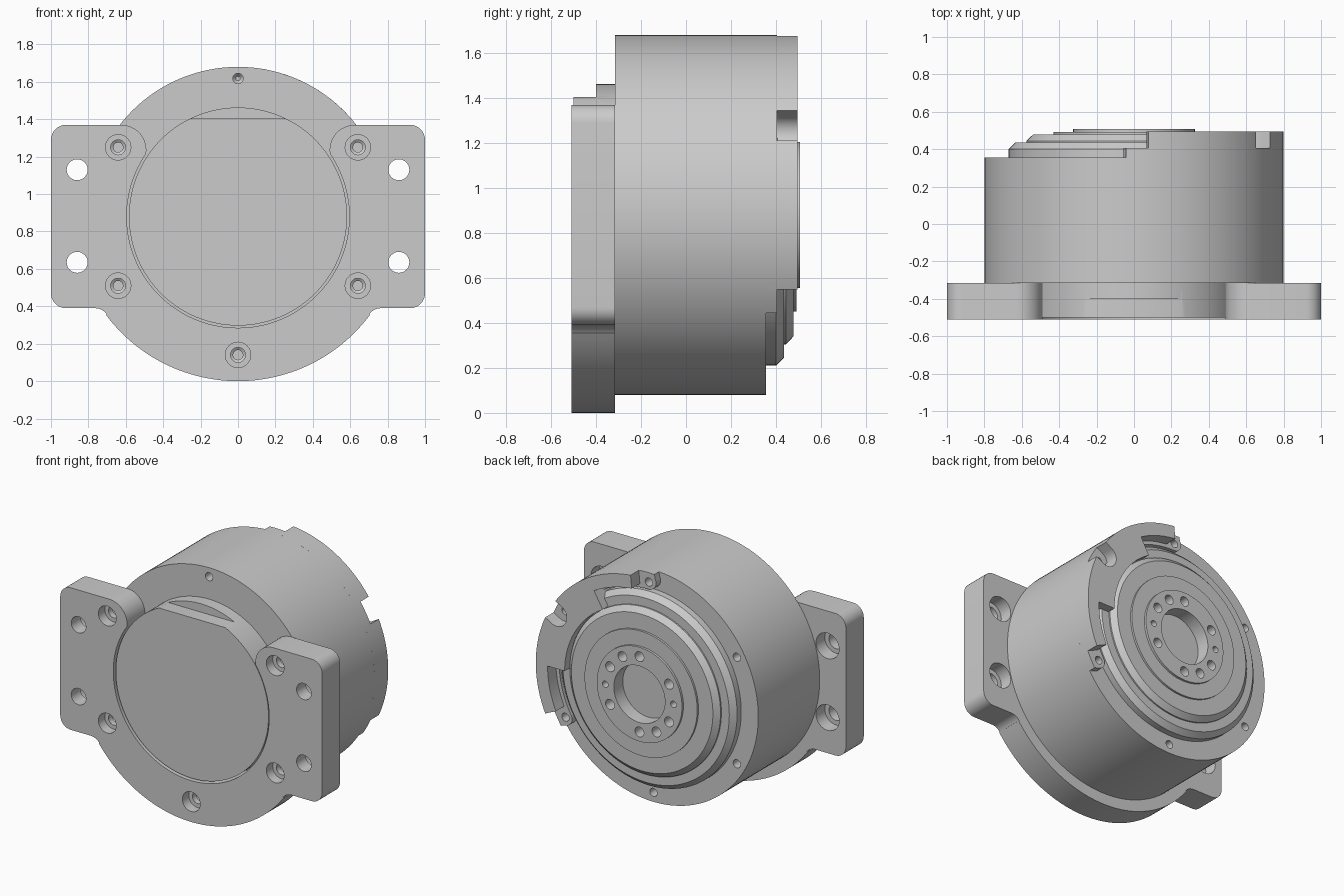
import bpy, bmesh
from math import sin, cos, radians, asin, degrees

if "Cube" in bpy.data.objects:
    bpy.data.objects.remove(bpy.data.objects["Cube"])

ZC = 0.88  # height of the motor axis (axis runs along y)


def arc(cx, cz, r, a0, a1, n=16):
    return [(cx + r * cos(radians(a0 + (a1 - a0) * i / n)),
             cz + r * sin(radians(a0 + (a1 - a0) * i / n))) for i in range(n + 1)]


def add_lathe(bm, profile, cx=0, cz=ZC, seg=32):
    """Revolve (radius, y) points about a y-parallel axis, capping both ends."""
    rings = [[bm.verts.new((cx + r * cos(radians(360 * i / seg)), y,
                            cz + r * sin(radians(360 * i / seg)))) for i in range(seg)]
             for r, y in profile]
    for a, b in zip(rings, rings[1:]):
        for i in range(seg):
            j = (i + 1) % seg
            bm.faces.new((a[i], a[j], b[j], b[i]))
    bm.faces.new(rings[0])
    bm.faces.new(rings[-1])


def add_prism(bm, pts, y0, y1):
    """Extrude an (x, z) outline between two y values."""
    a = [bm.verts.new((x, y0, z)) for x, z in pts]
    b = [bm.verts.new((x, y1, z)) for x, z in pts]
    for i in range(len(pts)):
        j = (i + 1) % len(pts)
        bm.faces.new((a[i], a[j], b[j], b[i]))
    bm.faces.new(a)
    bm.faces.new(b)


def finish(bm, name):
    bmesh.ops.recalc_face_normals(bm, faces=bm.faces)
    me = bpy.data.meshes.new(name)
    bm.to_mesh(me)
    bm.free()
    ob = bpy.data.objects.new(name, me)
    bpy.context.collection.objects.link(ob)
    return ob


def cut(targets, bm):
    cutter = finish(bm, "hole_cutter")
    cutter.hide_render = True
    for ob in targets:
        mod = ob.modifiers.new("holes", 'BOOLEAN')
        mod.operation, mod.solver, mod.object = 'DIFFERENCE', 'EXACT', cutter
        bpy.context.view_layer.objects.active = ob
        bpy.ops.object.modifier_apply(modifier=mod.name)
    bpy.data.objects.remove(cutter)


def polar(r, deg):
    return r * cos(radians(deg)), ZC + r * sin(radians(deg))


def sector(half):
    """Mirror a half outline about its local x axis, then turn it 30 degrees."""
    pts = half + [(x, -z) for x, z in reversed(half[1:-1])]
    c, s = cos(radians(30)), sin(radians(30))
    return [(x * c - z * s, ZC + x * s + z * c) for x, z in pts]


# Turned body: front boss, drum, stepped output hub with centre bore
bm = bmesh.new()
add_lathe(bm, [(.583, -.5), (.583, -.315), (.8, -.315), (.8, .355), (.67, .355),
               (.67, .4), (.635, .435), (.575, .435), (.575, .445), (.54, .478),
               (.43, .478), (.43, .492), (.325, .492), (.325, .508),
               (.195, .508), (.195, .41)], seg=128)
body = finish(bm, "motor_body")

# Mounting flange: C-shaped plate with two square ears
half = arc(0, ZC, .88, -90, -36.7, 28)
half += arc(.766, .31, .08, 143.3, 90, 8)
half += arc(.92, .47, .08, -90, 0, 8) + arc(.92, 1.29, .08, 0, 90, 8)
half += arc(.625, 1.235, .135, 90, 188, 12)
half += arc(0, ZC, .595, 34, -90, 48)
bm = bmesh.new()
add_prism(bm, half + [(-x, z) for x, z in reversed(half[1:-1])], -.51, -.315)
flange = finish(bm, "mounting_flange")

# Raised guard rim on the back, thick around the central slot
slot = .077
a_slot = degrees(asin(slot / .8))
half = arc(.74, 0, slot, 180, 90, 10) + arc(0, 0, .8, a_slot, 54.5, 24)
half += arc(0, 0, .71, 54.5, 30, 12) + arc(0, 0, .58, 30, 0, 12)
bm = bmesh.new()
add_prism(bm, sector(half), .345, .495)
finish(bm, "guard_rim")

# Low pad under the rim, with rounded ends around the screw holes
half = arc(0, 0, .8, 0, 63, 30)
half += arc(.74 * cos(radians(60)), .74 * sin(radians(60)), .055, 125, 235, 10)
half += arc(0, 0, .685, 59, 0, 30)
bm = bmesh.new()
add_prism(bm, sector(half), .345, .405)
pad = finish(bm, "rim_pad")

# Flat on top of the front boss
bm = bmesh.new()
add_prism(bm, [(-.5, 1.405), (.5, 1.405), (.5, 1.6), (-.5, 1.6)], -.6, -.4)
cut([body], bm)

# Flange holes: front screw recesses and rear-counterbored mounting holes
bm = bmesh.new()
for a in (30, 150, 210, 270, 330):
    add_lathe(bm, [(.068, -.6), (.068, -.44), (.04, -.44), (.04, -.4),
                   (.026, -.39), (.026, -.34)], *polar(.74, a))
for x in (-.86, .86):
    for z in (.635, 1.13):
        add_lathe(bm, [(.056, -.6), (.056, -.41), (.088, -.41), (.088, -.25)], x, z)
cut([flange], bm)

# Body holes: front pin, rear screw circle and hub bolt circle
bm = bmesh.new()
add_lathe(bm, [(.028, -.4), (.028, -.25), (.012, -.23)], *polar(.738, 90))
for a in range(30, 390, 60):
    add_lathe(bm, [(.028, .6), (.028, .27)], *polar(.735, a), seg=20)
for a in range(0, 360, 30):
    if a not in (120, 300):
        r = .022 if a % 180 == 0 else .034
        add_lathe(bm, [(r, .6), (r, .43)], *polar(.26, a), seg=20)
cut([body, pad], bm)

bpy.ops.object.select_all(action='SELECT')
bpy.ops.object.shade_smooth_by_angle(angle=radians(30))
